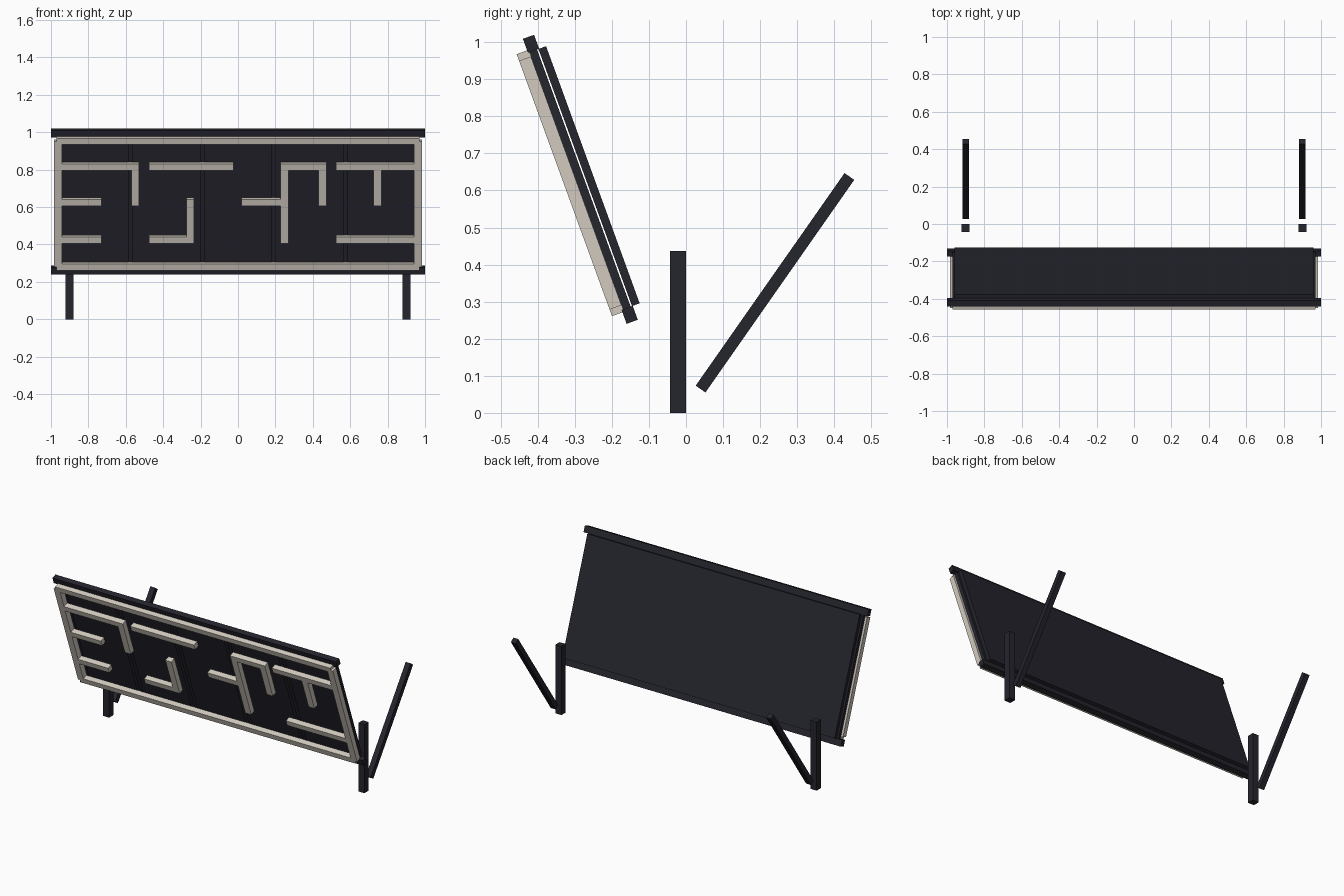
import bpy, math
from mathutils import Matrix, Vector

if "Cube" in bpy.data.objects:
    bpy.data.objects.remove(bpy.data.objects["Cube"])

def material(name, rgb):
    m = bpy.data.materials.new(name)
    m.diffuse_color = (*rgb, 1)
    m.use_nodes = True
    m.node_tree.nodes["Principled BSDF"].inputs["Base Color"].default_value = m.diffuse_color
    return m

DARK = material("dark_navy", (0.018, 0.018, 0.027))
BEIGE = material("warm_beige", (0.64, 0.59, 0.52))

def box(name, lo, hi, mat, frame=Matrix()):
    """Box between two corners, placed in a tilted frame."""
    lo, hi = Vector(lo), Vector(hi)
    bpy.ops.mesh.primitive_cube_add(size=1)
    o = bpy.context.object
    o.name = name
    s = hi - lo
    o.data.transform(Matrix.Translation((lo + hi) / 2) @ Matrix.Diagonal((*s, 1)))
    o.matrix_world = frame
    o.data.materials.append(mat)
    return o

# Leaning frame: local x across, y towards the back, z along the slope
PANEL = Matrix.Translation((0, -0.285, 0.63)) @ Matrix.Rotation(math.radians(20), 4, 'X')

# Backing sheet and long rails
box("back_panel", (-0.96, 0.014, -0.369), (0.96, 0.036, 0.369), DARK, PANEL)
for name, z in (("top_rail", 0.389), ("bottom_rail", -0.389)):
    box(name, (-1, -0.016, z - 0.02), (1, 0.016, z + 0.02), DARK, PANEL)

# Six upright slats between the rails
for i in range(6):
    x = -0.958 + i * 0.3832
    box("slat", (x - 0.012, -0.012, -0.37), (x + 0.012, 0.010, 0.37), DARK, PANEL)

# Maze walls
FRONT, BACK, H = -0.046, -0.012, 0.018

def wall_across(x0, x1, z, name="wall_across"):
    box(name, (x0, FRONT, z - H), (x1, BACK, z + H), BEIGE, PANEL)

def wall_up(x, z0, z1, name="wall_up"):
    box(name, (x - 0.021, FRONT, z0), (x + 0.021, BACK, z1), BEIGE, PANEL)

wall_across(-0.97, 0.97, 0.358, "border_top")
wall_across(-0.97, 0.97, -0.358, "border_bottom")
for s in (-1, 1):
    wall_up(s * 0.963, -0.357, 0.357, "border_side")

HI, MID, LO = 0.211, 0.009, -0.204
for x0, x1, z in ((-0.955, -0.528, HI), (-0.475, -0.025, HI), (0.228, 0.473, HI),
                  (0.523, 0.945, HI), (-0.955, -0.73, MID), (0.02, 0.27, MID),
                  (-0.955, -0.73, LO), (-0.477, -0.234, LO), (0.523, 0.945, LO)):
    wall_across(x0, x1, z)
for x, z0, z1 in ((-0.549, MID - H, HI + H), (-0.255, LO - H, MID + H),
                  (0.249, LO - H, HI + H), (0.452, MID - H, HI + H),
                  (0.746, MID - H, HI)):
    wall_up(x, z0, z1)

# Upright posts and slanted braces on both sides
BRACE = Matrix.Translation((0, 0.24, 0.351)) @ Matrix.Rotation(math.radians(-35), 4, 'X')
for s in (-1, 1):
    x = s * 0.9
    box("front_leg", (x - 0.0215, -0.043, 0), (x + 0.0215, 0, 0.437), DARK)
    box("rear_brace", (x - 0.017, -0.016, -0.35), (x + 0.017, 0.016, 0.35), DARK, BRACE)
